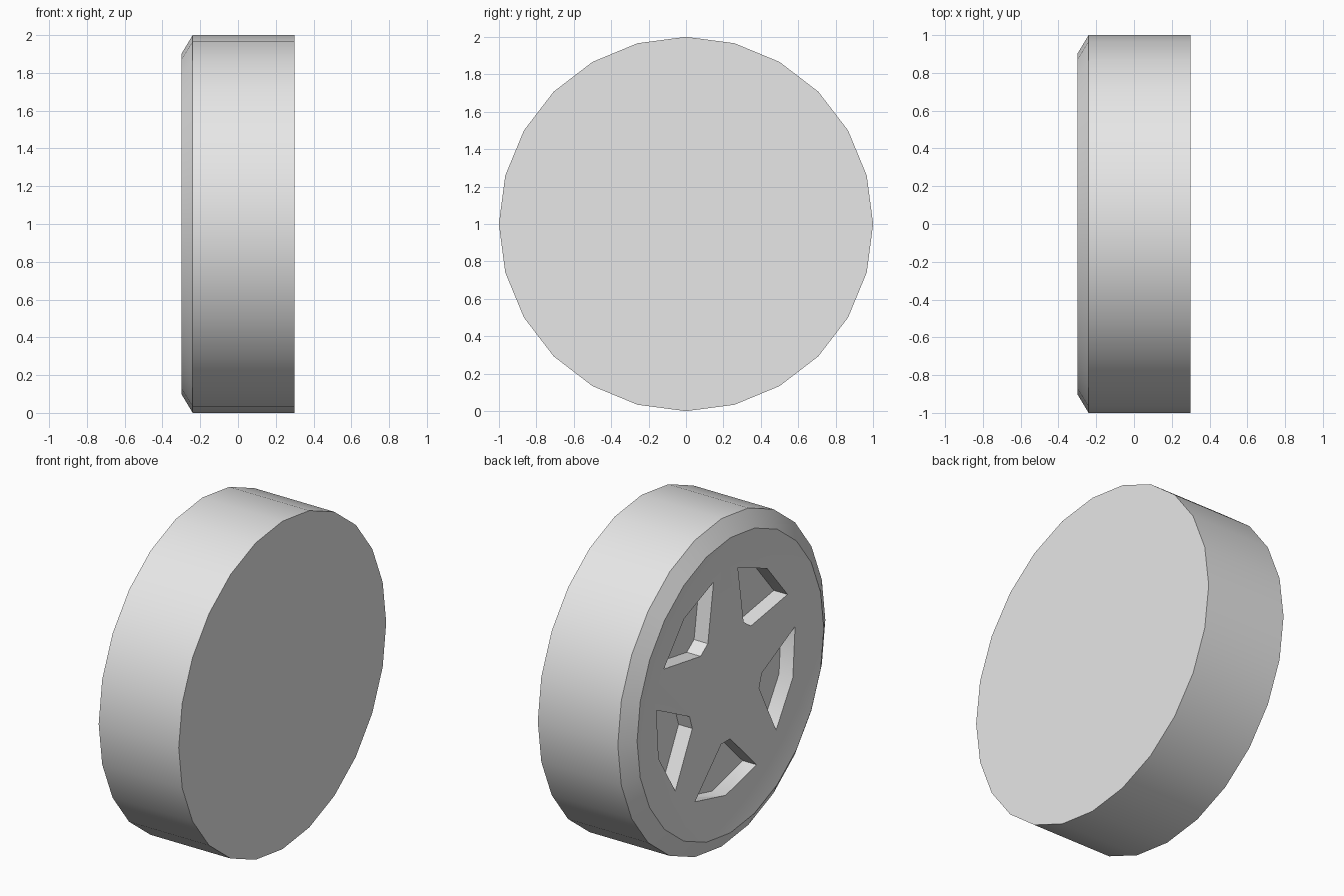
import bpy, bmesh, math

if "Cube" in bpy.data.objects:
    bpy.data.objects.remove(bpy.data.objects["Cube"])

SIDES = 24

def make_object(name, bm):
    bmesh.ops.recalc_face_normals(bm, faces=bm.faces)
    mesh = bpy.data.meshes.new(name)
    bm.to_mesh(mesh)
    bm.free()
    obj = bpy.data.objects.new(name, mesh)
    bpy.context.collection.objects.link(obj)
    return obj

def loft(bm, rings):
    """Skin closed rings of points and cap both ends."""
    loops = [[bm.verts.new(p) for p in ring] for ring in rings]
    n = len(loops[0])
    for a, b in zip(loops, loops[1:]):
        for i in range(n):
            j = (i + 1) % n
            bm.faces.new((a[i], a[j], b[j], b[i]))
    bm.faces.new(loops[0])
    bm.faces.new(loops[-1])

def polar(x, r, angle):
    # Angle measured from straight up, around the x axle
    return (x, r * math.sin(angle), 1 + r * math.cos(angle))

# Wheel body: flat back, straight tread, bevelled rim, shallow dished face
profile = [(0.30, 1.0), (-0.24, 1.0), (-0.30, 0.9), (-0.268, 0.72)]
bm = bmesh.new()
loft(bm, [[polar(x, r, math.tau * i / SIDES) for i in range(SIDES)]
          for x, r in profile])
wheel = make_object("wheel", bm)

# Five tapered pockets between the spokes
outline = [(0.675, -26), (0.68, 0), (0.675, 26), (0.355, 7), (0.355, -7)]
bm = bmesh.new()
for k in range(5):
    mid = 36 + 72 * k
    loft(bm, [[polar(x, r, math.radians(mid + a)) for r, a in outline]
              for x in (-0.5, -0.175)])
cutter = make_object("pocket_cutter", bm)
cutter.hide_render = True

cut = wheel.modifiers.new("pockets", 'BOOLEAN')
cut.operation = 'DIFFERENCE'
cut.solver = 'EXACT'
cut.object = cutter
bpy.context.view_layer.objects.active = wheel
wheel.select_set(True)
cutter.select_set(False)
bpy.ops.object.modifier_apply(modifier=cut.name)
bpy.data.objects.remove(cutter)

# Single plain grey
grey = bpy.data.materials.new("light_grey")
grey.diffuse_color = (0.8, 0.8, 0.8, 1)
grey.use_nodes = True
grey.node_tree.nodes["Principled BSDF"].inputs["Base Color"].default_value = grey.diffuse_color
wheel.data.materials.clear()
wheel.data.materials.append(grey)
bpy.ops.object.shade_smooth_by_angle(angle=math.radians(30))
